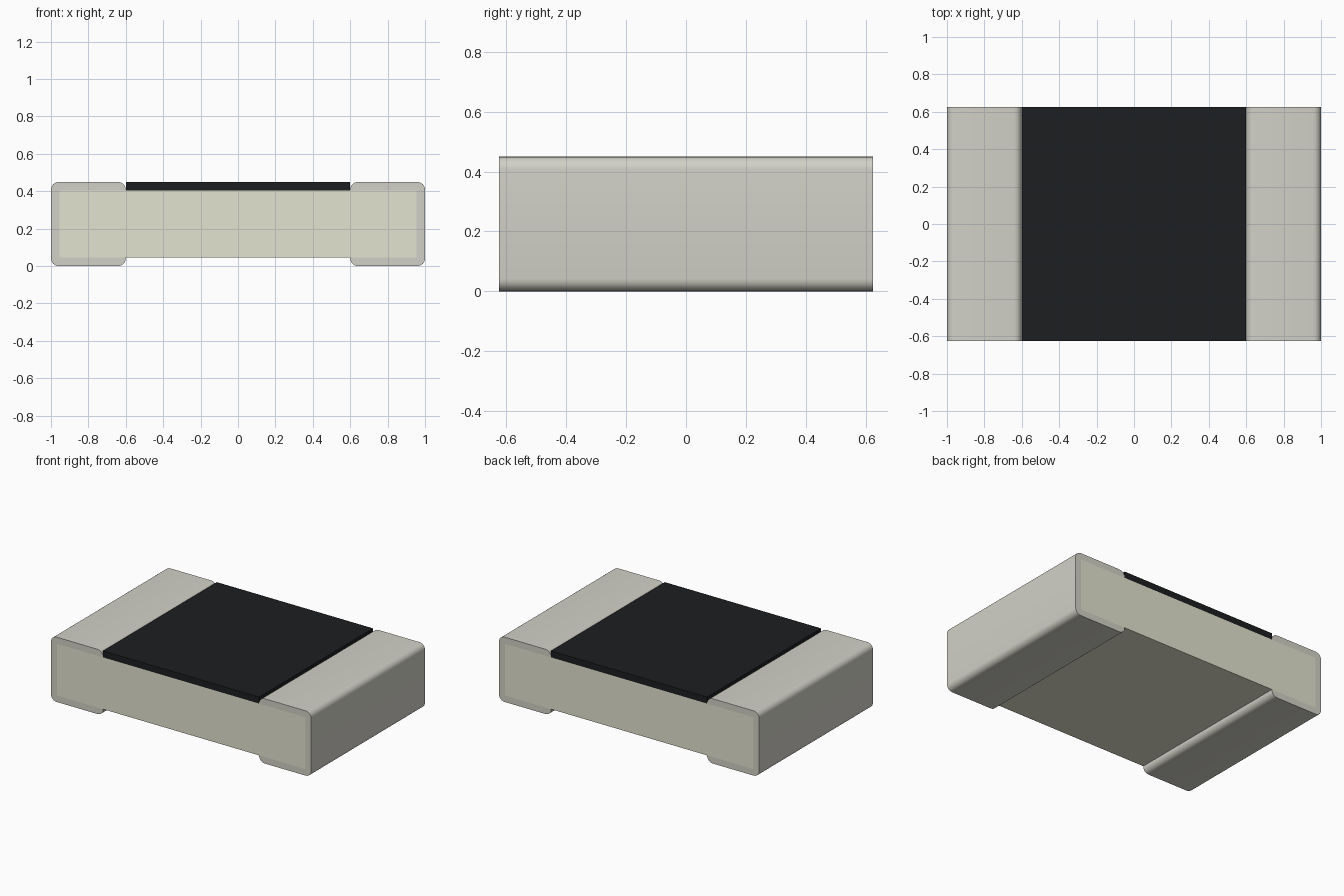
import bpy, bmesh, math

if "Cube" in bpy.data.objects:
    bpy.data.objects.remove(bpy.data.objects["Cube"])

HALF_Y = 0.625   # half depth of the chip
T = 0.045        # plating / coating thickness
H = 0.45         # total height
X_IN, X_OUT = 0.6, 1.0
R = 0.042        # plating corner radius


def material(name, color):
    m = bpy.data.materials.new(name)
    m.diffuse_color = (*color, 1)
    m.use_nodes = True
    m.node_tree.nodes["Principled BSDF"].inputs["Base Color"].default_value = m.diffuse_color
    return m


def extrude_profile(name, pts, mat):
    """Closed x-z profile extruded through the full depth in y."""
    bm = bmesh.new()
    face = bm.faces.new([bm.verts.new((x, -HALF_Y, z)) for x, z in pts])
    out = bmesh.ops.extrude_face_region(bm, geom=[face])
    verts = [v for v in out["geom"] if isinstance(v, bmesh.types.BMVert)]
    bmesh.ops.translate(bm, verts=verts, vec=(0, 2 * HALF_Y, 0))
    bmesh.ops.recalc_face_normals(bm, faces=bm.faces)
    me = bpy.data.meshes.new(name)
    bm.to_mesh(me)
    bm.free()
    me.materials.append(mat)
    ob = bpy.data.objects.new(name, me)
    bpy.context.collection.objects.link(ob)
    return ob


def rect(x, z0, z1):
    return [(-x, z0), (x, z0), (x, z1), (-x, z1)]


def arc(cx, cz, start, steps=6):
    return [(cx + R * math.cos(a), cz + R * math.sin(a))
            for a in (math.radians(start + 90 * i / steps) for i in range(steps + 1))]


ceramic = material("ceramic", (0.777, 0.770, 0.627))
metal = material("metal", (0.645, 0.638, 0.572))
black = material("black_coating", (0.012, 0.013, 0.014))

# Ceramic core and dark top coating
extrude_profile("ceramic_body", rect(X_OUT - T, T, H - T), ceramic)
extrude_profile("top_coating", rect(X_IN, H - T, H), black)

# C-shaped end caps wrapping the core, rounded on all four outer corners
cap = (arc(X_IN + R, R, 180) + arc(X_OUT - R, R, 270)
       + arc(X_OUT - R, H - R, 0) + arc(X_IN + R, H - R, 90)
       + [(X_IN, H - T), (X_OUT - T, H - T), (X_OUT - T, T), (X_IN, T)])
for side, s in (("right", 1), ("left", -1)):
    ob = extrude_profile(side + "_terminal", [(s * x, z) for x, z in cap], metal)
    bpy.ops.object.select_all(action='DESELECT')
    ob.select_set(True)
    bpy.context.view_layer.objects.active = ob
    bpy.ops.object.shade_smooth_by_angle(angle=math.radians(30))
